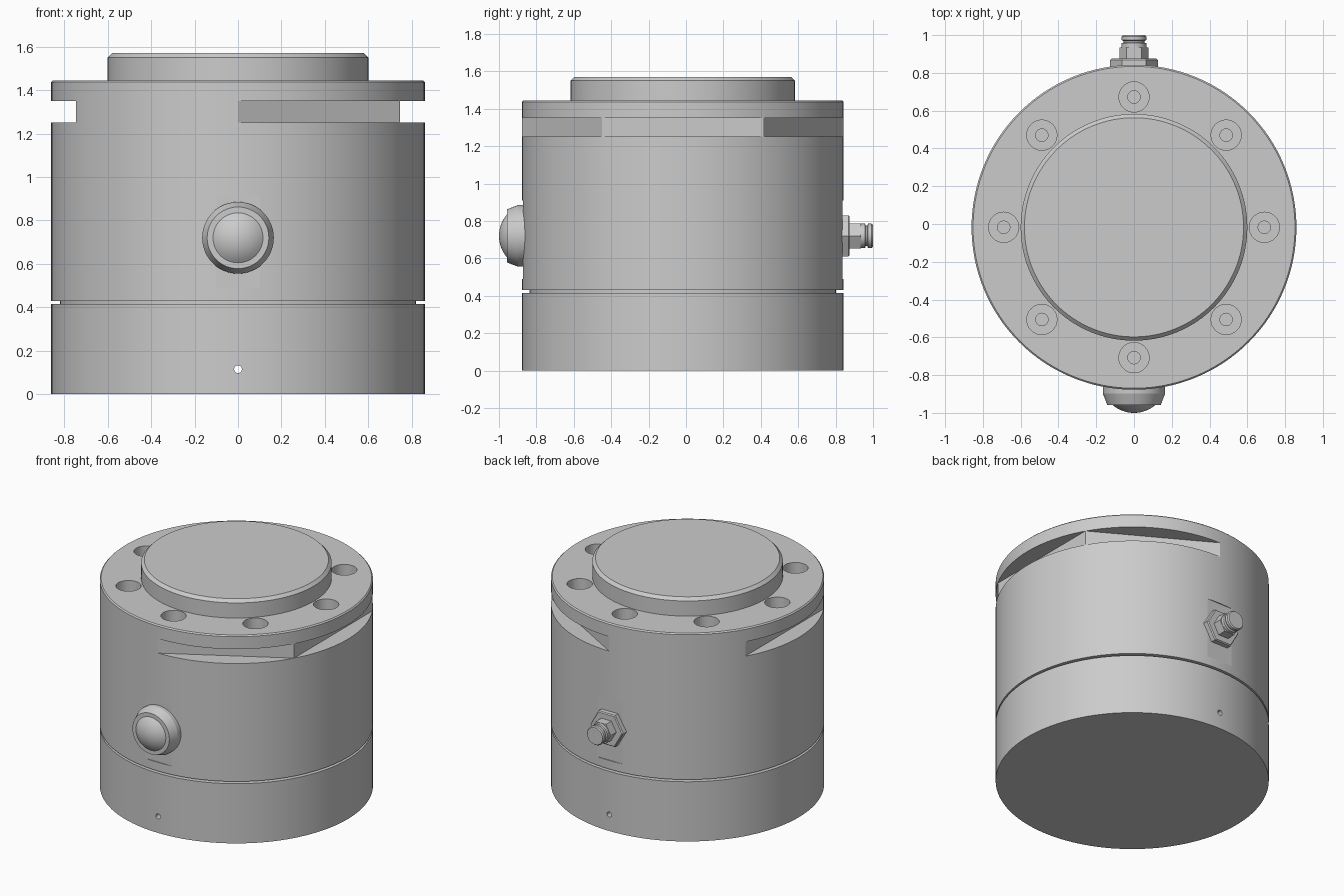
import bpy, bmesh
from math import cos, sin, pi, radians, sqrt
from mathutils import Vector, Matrix

if "Cube" in bpy.data.objects:
    bpy.data.objects.remove(bpy.data.objects["Cube"])

CY = -0.0175          # body axis in y
R = 0.86              # body radius
MID = 0.72            # height of button and connector


def finish(bm, name, loc=(0, 0, 0), rot=(0, 0, 0)):
    bmesh.ops.recalc_face_normals(bm, faces=bm.faces)
    me = bpy.data.meshes.new(name)
    bm.to_mesh(me)
    bm.free()
    ob = bpy.data.objects.new(name, me)
    bpy.context.collection.objects.link(ob)
    ob.location, ob.rotation_euler = loc, rot
    return ob


def lathe(name, profile, segs, loc=(0, 0, 0), rot=(0, 0, 0)):
    """Revolve (radius, height) points around local z."""
    bm = bmesh.new()
    vs = [bm.verts.new((r, 0, z)) for r, z in profile]
    es = [bm.edges.new(p) for p in zip(vs, vs[1:])]
    bmesh.ops.spin(bm, geom=vs + es, cent=(0, 0, 0), axis=(0, 0, 1),
                   angle=2 * pi, steps=segs, use_merge=True)
    bmesh.ops.remove_doubles(bm, verts=bm.verts, dist=1e-5)
    return finish(bm, name, loc, rot)


def box(name, size, loc, rz=0):
    bm = bmesh.new()
    bmesh.ops.create_cube(bm, size=1, matrix=Matrix.Diagonal((*size, 1)))
    return finish(bm, name, loc, (0, 0, rz))


def activate(ob):
    bpy.ops.object.select_all(action='DESELECT')
    ob.select_set(True)
    bpy.context.view_layer.objects.active = ob


def cut(target, cutter):
    cutter.hide_render = True
    m = target.modifiers.new("cut", 'BOOLEAN')
    m.operation, m.solver, m.object = 'DIFFERENCE', 'EXACT', cutter
    activate(target)
    bpy.ops.object.modifier_apply(modifier=m.name)
    bpy.data.objects.remove(cutter)


def smooth(ob, deg):
    activate(ob)
    bpy.ops.object.shade_smooth_by_angle(angle=radians(deg))


# Housing: base, narrow groove, main body and raised top boss
housing = lathe("housing", [
    (0, 0), (R, 0), (R, 0.415), (0.82, 0.415), (0.82, 0.43), (R, 0.43),
    (R, 1.437), (R - 0.008, 1.445), (0.60, 1.445), (0.60, 1.55),
    (0.58, 1.57), (0, 1.57)], 128, (0, CY, 0))

# Four wrench flats under the top flange
for deg in (-60, 0, 60, 180):
    a = radians(deg)
    d = 0.745 + 0.2
    cut(housing, box("flat_cutter", (0.4, 1.1, 0.10),
                     (d * cos(a), CY + d * sin(a), 1.30), a))

# Shallow seats for the button and the connector
for s in (-1, 1):
    cut(housing, box("seat_cutter", (0.5, 0.2, 0.42),
                     (0, CY + s * (R - 0.006 + 0.1), 0.70)))

# Eight counterbored bolt holes
for i in range(8):
    a = i * pi / 4
    cut(housing, lathe("bolt_hole_cutter", [
        (0, 0.75), (0.033, 0.75), (0.033, 1.355), (0.08, 1.355),
        (0.08, 1.50), (0, 1.50)], 32,
        (0.69 * cos(a), CY + 0.69 * sin(a), 0)))

# Small through hole in the base
cut(housing, lathe("pin_hole_cutter", [
    (0, -1), (0.018, -1), (0.018, 1), (0, 1)], 16,
    (0, 0, 0.115), (pi / 2, 0, 0)))
smooth(housing, 5)

# Domed button on the front
a, h = 0.115, 0.043
rs = (a * a + h * h) / (2 * h)
dome = [(a * (1 - i / 8), 1.0 - rs + sqrt(rs * rs - (a * (1 - i / 8)) ** 2))
        for i in range(9)]
button = lathe("front_button", [
    (0, 0.84), (0.165, 0.84), (0.165, 0.897), (0.142, 0.957)] + dome,
    48, (0, 0, MID), (pi / 2, 0, 0))
smooth(button, 15)

# Rear connector: hex flange, hex hub and grooved plug tip
back = ((0, 0, MID), (-pi / 2, 0, 0))
lathe("connector_flange", [(0, 0.80), (0.127, 0.80), (0.127, 0.868),
                           (0.120, 0.875), (0, 0.875)], 6, *back)
lathe("connector_hub", [(0, 0.87), (0.077, 0.87), (0.077, 0.935),
                        (0, 0.935)], 6, *back)
tip = lathe("connector_tip", [
    (0, 0.93), (0.065, 0.93), (0.065, 0.957), (0.055, 0.961), (0.055, 0.969),
    (0.065, 0.973), (0.065, 0.992), (0.059, 1.0), (0, 1.0)], 32, *back)
smooth(tip, 20)
